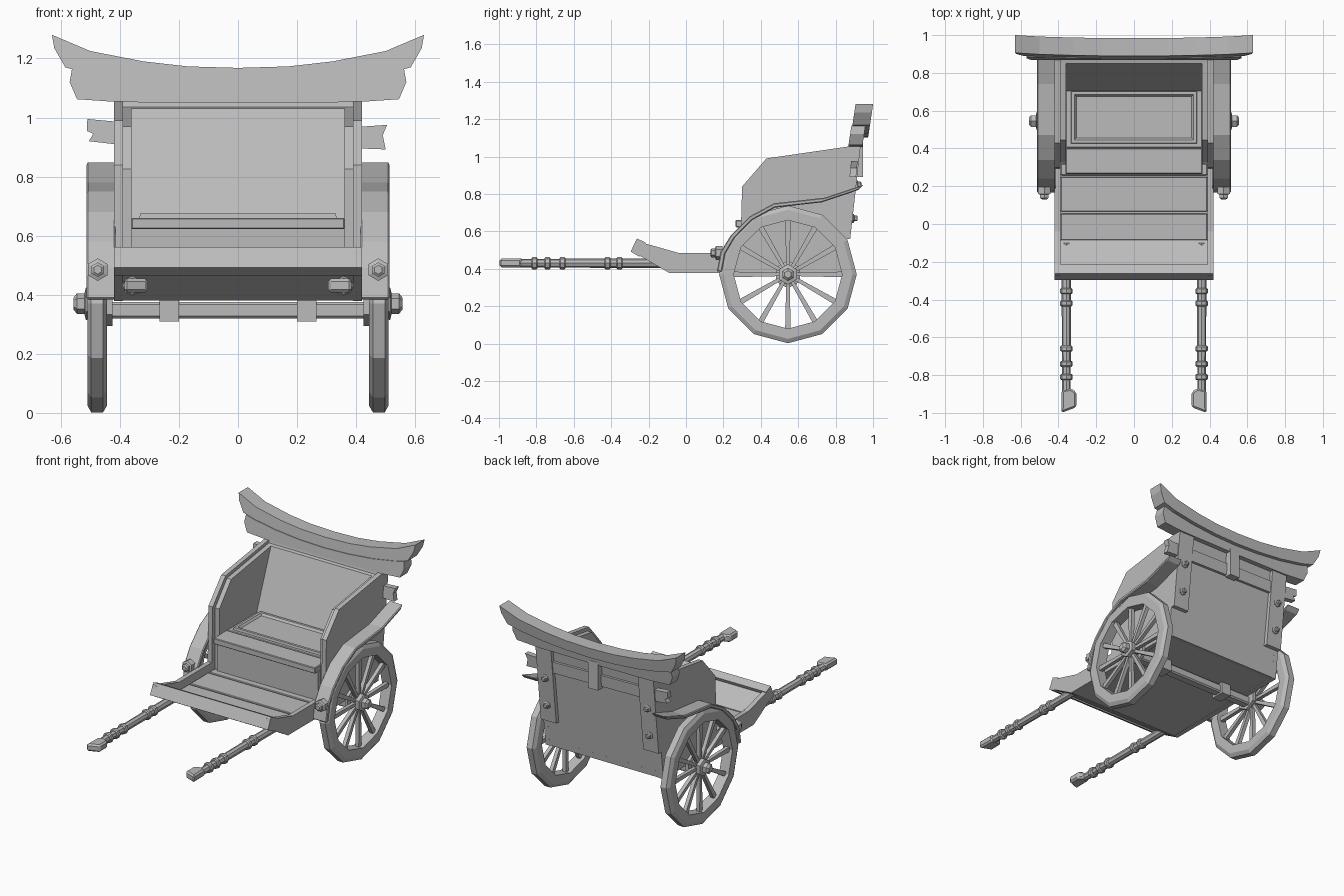
import bpy, bmesh
from math import cos, sin, tau
from mathutils import Vector

cube = bpy.data.objects.get("Cube")
if cube:
    bpy.data.objects.remove(cube)

wood = bpy.data.materials.new("plain_grey")
wood.use_nodes = True
GREY = (0.5, 0.5, 0.5, 1)
wood.diffuse_color = GREY
wood.node_tree.nodes["Principled BSDF"].inputs["Base Color"].default_value = GREY


def finish(name, bm):
    bmesh.ops.recalc_face_normals(bm, faces=bm.faces)
    mesh = bpy.data.meshes.new(name)
    bm.to_mesh(mesh)
    bm.free()
    obj = bpy.data.objects.new(name, mesh)
    obj.data.materials.append(wood)
    bpy.context.collection.objects.link(obj)
    return obj


def mirror(obj):
    obj.modifiers.new("both_sides", 'MIRROR')
    return obj


def bevel(obj, width):
    mod = obj.modifiers.new("worn_edges", 'BEVEL')
    mod.width = width
    return obj


def prism(name, pts, a, b, axis="x", lean=0.0):
    """Extrude a profile along x (points are y,z) or y (points are x,z)."""
    bm = bmesh.new()
    rows = []
    for d in (a, b):
        if axis == "x":
            rows.append([bm.verts.new((d, y, z)) for y, z in pts])
        else:
            rows.append([bm.verts.new((x, d + lean * (z - 1.05), z)) for x, z in pts])
    bm.faces.new(rows[0])
    bm.faces.new(rows[1])
    n = len(pts)
    for i in range(n):
        j = (i + 1) % n
        bm.faces.new((rows[0][i], rows[0][j], rows[1][j], rows[1][i]))
    return finish(name, bm)


def box(name, x, y, z):
    return prism(name, [(y[0], z[0]), (y[1], z[0]), (y[1], z[1]), (y[0], z[1])], *x)


def lathe(name, section, sides, centre, axis="x", closed=False):
    """Revolve (distance along axis, radius) points; closed makes a ring."""
    bm = bmesh.new()
    rows = []
    for d, r in section:
        row = []
        for i in range(sides):
            u, v = r * sin(tau * i / sides), -r * cos(tau * i / sides)
            offset = (d, u, v) if axis == "x" else (u, d, v)
            row.append(bm.verts.new(Vector(centre) + Vector(offset)))
        rows.append(row)
    pairs = list(zip(rows, rows[1:]))
    if closed:
        pairs.append((rows[-1], rows[0]))
    else:
        bm.faces.new(rows[0])
        bm.faces.new(rows[-1])
    for p, q in pairs:
        for i in range(sides):
            j = (i + 1) % sides
            bm.faces.new((p[i], p[j], q[j], q[i]))
    return finish(name, bm)


# Wheels
HUB_Y, HUB_Z = 0.545, 0.37
hub = (0, HUB_Y, HUB_Z)
rim = [(0.443, 0.29), (0.443, 0.345), (0.457, 0.368), (0.497, 0.368), (0.51, 0.345), (0.51, 0.29)]
mirror(lathe("wheel_rim", rim, 12, hub, closed=True))
mirror(lathe("wheel_hub", [(0.425, 0.075), (0.445, 0.075), (0.45, 0.05), (0.515, 0.055),
                           (0.52, 0.035), (0.545, 0.035), (0.557, 0.02)], 6, hub))
bm = bmesh.new()
for i in range(12):
    out = Vector((0, sin(tau * i / 12), -cos(tau * i / 12)))
    side = Vector((0, out.z, -out.y))
    rows = []
    for r, w in ((0.03, 0.009), (0.3, 0.015)):
        mid = Vector((0.477, HUB_Y, HUB_Z)) + out * r
        rows.append([bm.verts.new(mid + side * w * s + Vector((0.012 * t, 0, 0)))
                     for s, t in ((-1, -1), (1, -1), (1, 1), (-1, 1))])
    for k in range(4):
        j = (k + 1) % 4
        bm.faces.new((rows[0][k], rows[0][j], rows[1][j], rows[1][k]))
mirror(finish("wheel_spokes", bm))

# Axle
bevel(box("axle", (-0.46, 0.46), (0.515, 0.575), (0.32, 0.375)), 0.008)
mirror(box("axle_bracket", (0.2, 0.265), (0.5, 0.59), (0.31, 0.385)))

# Fenders
arc = [(0.165, 0.385), (0.185, 0.49), (0.24, 0.58), (0.34, 0.68),
       (0.47, 0.75), (0.74, 0.78), (0.95, 0.85)]
inner = [(HUB_Y + (y - HUB_Y) * 0.93, HUB_Z + (z - HUB_Z) * 0.94) for y, z in reversed(arc)]
mirror(bevel(prism("fender", arc + inner, 0.415, 0.513), 0.005))


def bolt(name, x, y, z, r, face):
    steps = [(0.02, r), (-0.015, r), (-0.02, r * 0.65), (-0.038, r * 0.65), (-0.044, r * 0.4)]
    mirror(lathe(name, [(d * face, q) for d, q in steps], 6, (x, y, z), "y"))


bolt("fender_bolt", 0.475, 0.175, 0.485, 0.038, 1)

# Body: hull, side boards, inner panels
prism("hull_floor", [(-0.275, 0.49), (-0.09, 0.38), (0.83, 0.385), (0.835, 0.42),
                     (-0.07, 0.42), (-0.26, 0.52)], -0.41, 0.41)
side = [(-0.27, 0.55), (-0.29, 0.495), (-0.09, 0.378), (0.83, 0.378), (0.912, 1.06),
        (0.43, 0.99), (0.3, 0.84), (0.29, 0.485), (-0.04, 0.485)]
mirror(prism("side_board", side, 0.39, 0.42))
mirror(prism("inner_side_panel", [(0.325, 0.42), (0.325, 0.825), (0.445, 0.97), (0.88, 1.035),
                                  (0.82, 0.42)], 0.36, 0.392))
prism("front_board", [(-0.296, 0.492), (-0.262, 0.562), (-0.215, 0.54), (-0.25, 0.465)], -0.42, 0.42)

# Floor planks
for i, (y0, y1) in enumerate(((-0.085, 0.055), (0.065, 0.25), (0.258, 0.32))):
    bevel(box(f"floor_plank_{i + 1}", (-0.388, 0.388), (y0, y1), (0.41, 0.437)), 0.004)
prism("foot_rest", [(-0.085, 0.42), (-0.085, 0.44), (-0.235, 0.525), (-0.245, 0.5)], -0.388, 0.388)

# Seat and backrest
box("seat_riser", (-0.36, 0.36), (0.3, 0.72), (0.42, 0.635))
bevel(box("seat_front_board", (-0.362, 0.362), (0.265, 0.4), (0.622, 0.66)), 0.004)
bevel(box("seat_base", (-0.36, 0.36), (0.405, 0.72), (0.6, 0.66)), 0.003)
bm = bmesh.new()
loops = []
for inset, z in ((0, 0.655), (0.004, 0.675), (0.02, 0.675), (0.03, 0.662)):
    x, y0, y1 = 0.335 - inset, 0.425 + inset, 0.705 - inset
    loops.append([bm.verts.new(v) for v in ((-x, y0, z), (x, y0, z), (x, y1, z), (-x, y1, z))])
for p, q in zip(loops, loops[1:]):
    for i in range(4):
        j = (i + 1) % 4
        bm.faces.new((p[i], p[j], q[j], q[i]))
bm.faces.new(loops[-1])
finish("seat_panel", bm)
prism("backrest", [(0.705, 0.4), (0.705, 0.66), (0.85, 1.03), (0.87, 1.035), (0.875, 1.055),
                   (0.912, 1.058), (0.83, 0.38)], -0.395, 0.395)

# Rear gate: posts, crossbar, strut
mirror(prism("rear_post", [(0.845, 0.56), (0.905, 1.07), (0.935, 1.07), (0.878, 0.56)], 0.31, 0.42))
for name, y, z in (("upper_post_bolt", 0.905, 0.85), ("lower_post_bolt", 0.885, 0.67)):
    bolt(name, 0.365, y, z, 0.024, -0.75)
bar = [(-0.51, 0.995), (-0.4, 0.985), (0.43, 0.97), (0.505, 0.975), (0.49, 0.94), (0.5, 0.892),
       (0.42, 0.895), (-0.42, 0.91), (-0.505, 0.92), (-0.49, 0.945), (-0.512, 0.955)]
prism("crossbar", bar, 0.89, 0.925, "y", 0.1)
box("centre_strut", (-0.035, 0.035), (0.9, 0.947), (0.89, 1.07))

# Curved roof beams
upper = [(0, 1.168), (0.17, 1.173), (0.32, 1.19), (0.5, 1.225), (0.63, 1.28)]
under = [(0.622, 1.235), (0.585, 1.17), (0.5, 1.147), (0.34, 1.122), (0.17, 1.107), (0, 1.102)]
low_top = [(0, 1.105), (0.17, 1.11), (0.34, 1.125), (0.5, 1.15), (0.562, 1.165)]
low_bottom = [(0.57, 1.12), (0.545, 1.062), (0.4, 1.052), (0, 1.05)]


def both(half):
    return half + [(-x, z) for x, z in reversed(half) if x > 0]


prism("upper_beam", both(upper + under), 0.872, 0.966, "y", 0.15)
prism("lower_beam", both(low_top + low_bottom), 0.867, 0.942, "y", 0.15)

# Pull shafts with rings and handles
shaft = (0.358, 0, 0.43)
mirror(lathe("shaft", [(-0.9, 0.022), (-0.62, 0.024), (-0.1, 0.026)], 8, shaft, "y"))
for i, y in enumerate((-0.81, -0.74, -0.66, -0.42, -0.355)):
    mirror(lathe(f"shaft_ring_{i + 1}", [(y - 0.016, 0.027), (y - 0.01, 0.033), (y + 0.01, 0.033),
                                         (y + 0.016, 0.027)], 8, shaft, "y"))
bm = bmesh.new()
outline = [(0.383, -0.88), (0.335, -0.87), (0.305, -0.89), (0.305, -0.97), (0.385, -1.0)]
rows = [[bm.verts.new((x, y, z)) for x, y in outline] for z in (0.408, 0.455)]
for row in rows:
    bm.faces.new(row)
for i in range(5):
    j = (i + 1) % 5
    bm.faces.new((rows[0][i], rows[0][j], rows[1][j], rows[1][i]))
mirror(bevel(finish("shaft_handle", bm), 0.01))
